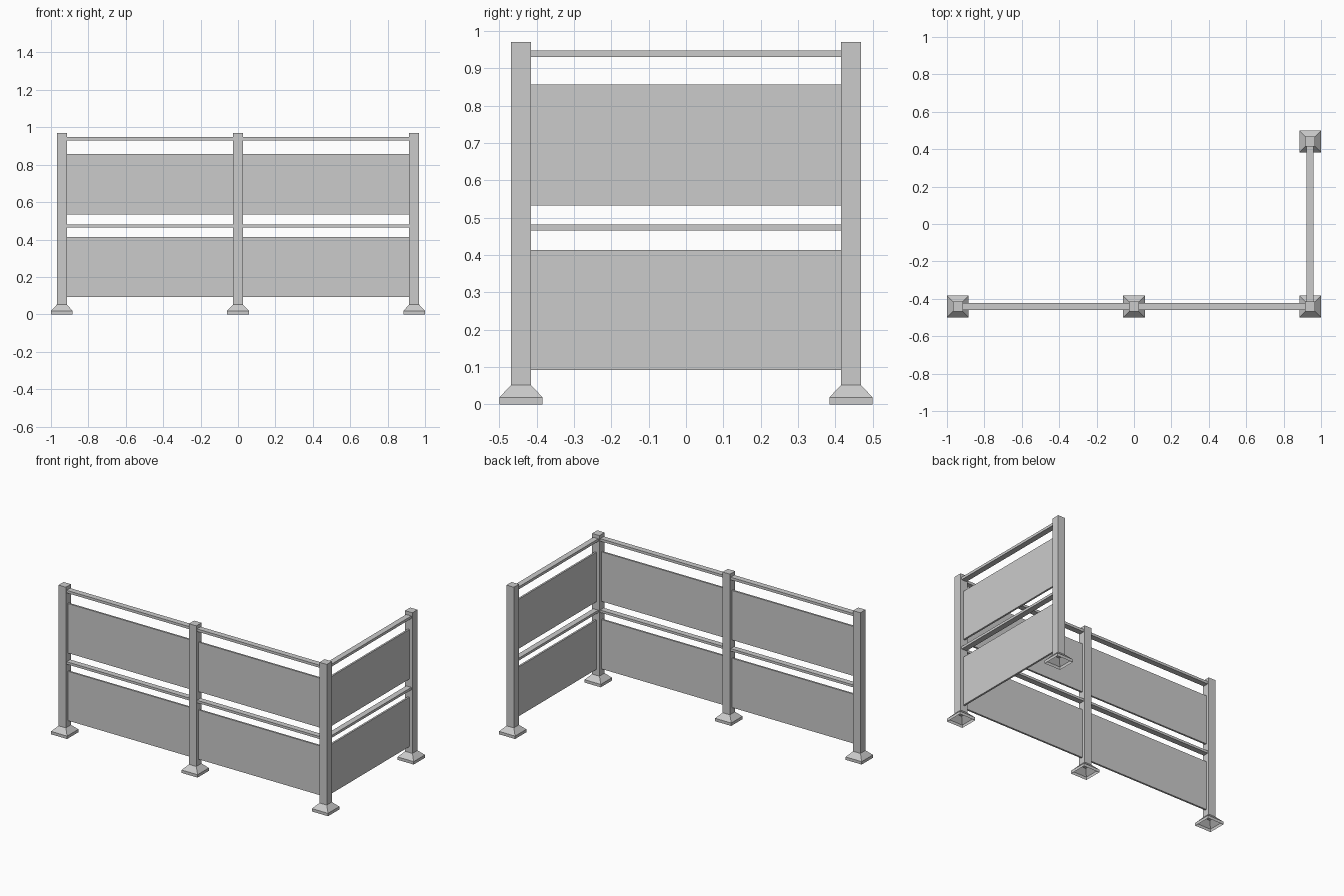
import bpy, bmesh

if "Cube" in bpy.data.objects:
    bpy.data.objects.remove(bpy.data.objects["Cube"])

grey = bpy.data.materials.new("light_grey")
grey.diffuse_color = (0.6, 0.6, 0.6, 1)
grey.use_nodes = True
grey.node_tree.nodes["Principled BSDF"].inputs["Base Color"].default_value = grey.diffuse_color

X, Y = 0.942, 0.4415      # post centre lines
POST = 0.0265             # post half width
FOOT = 0.058              # foot half width


def finish(bm, name):
    bmesh.ops.recalc_face_normals(bm, faces=bm.faces)
    mesh = bpy.data.meshes.new(name)
    bm.to_mesh(mesh)
    bm.free()
    mesh.materials.append(grey)
    obj = bpy.data.objects.new(name, mesh)
    bpy.context.collection.objects.link(obj)
    return obj


def box(name, lo, hi):
    bm = bmesh.new()
    bmesh.ops.create_cube(bm, size=1)
    for v in bm.verts:
        v.co = [lo[i] + (v.co[i] + 0.5) * (hi[i] - lo[i]) for i in range(3)]
    return finish(bm, name)


def foot(name, x, y):
    # hollow flared foot, open underneath
    bm = bmesh.new()
    rings = []
    for h, z in ((FOOT, 0), (FOOT, 0.019), (POST, 0.052)):
        rings.append([bm.verts.new((x + a * h, y + b * h, z))
                      for a, b in ((-1, -1), (1, -1), (1, 1), (-1, 1))])
    for low, top in zip(rings, rings[1:]):
        for i in range(4):
            j = (i + 1) % 4
            bm.faces.new((low[i], low[j], top[j], top[i]))
    return finish(bm, name)


# posts standing on feet
for label, x, y in (("left", -X, -Y), ("middle", 0, -Y),
                    ("corner", X, -Y), ("back", X, Y)):
    foot(label + "_foot", x, y)
    box(label + "_post", (x - POST, y - POST, 0.052), (x + POST, y + POST, 0.97))

# cross-section of each infill part: half depth, bottom, top
PARTS = (("lower_panel", 0.006, 0.092, 0.414),
         ("middle_rail", 0.0185, 0.465, 0.481),
         ("upper_panel", 0.006, 0.533, 0.856),
         ("top_rail", 0.0185, 0.930, 0.947))

# infill for the two front bays and the side bay
for name, d, z0, z1 in PARTS:
    for bay, x0, x1 in (("front_left", -X, 0), ("front_right", 0, X)):
        box(f"{bay}_{name}", (x0 + POST, -Y - d, z0), (x1 - POST, -Y + d, z1))
    box(f"side_{name}", (X - d, -Y + POST, z0), (X + d, Y - POST, z1))
